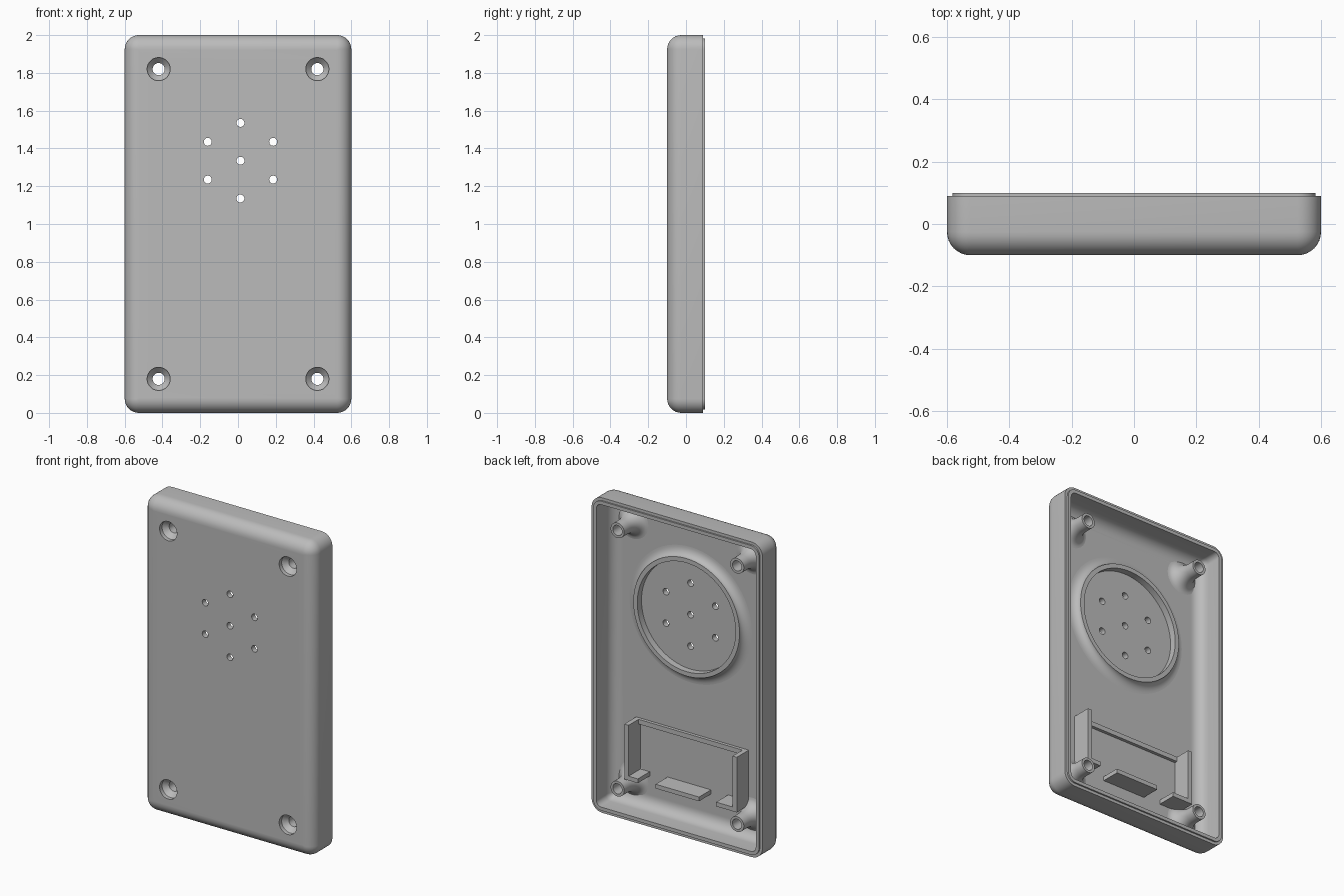
import bpy, bmesh
from math import sin, cos, pi

cube = bpy.data.objects.get("Cube")
if cube:
    bpy.data.objects.remove(cube, do_unlink=True)

grey = bpy.data.materials.new("matte grey")
grey.use_nodes = True
grey.diffuse_color = (0.5, 0.5, 0.5, 1)
grey.node_tree.nodes["Principled BSDF"].inputs["Base Color"].default_value = (0.5, 0.5, 0.5, 1)

FRONT, BACK, FLOOR = -0.1, 0.1, -0.065
SCREWS = [(x, z) for x in (-0.42, 0.42) for z in (0.18, 1.82)]
SPEAKER = (0.013, 1.335)


def make(name, bm):
    bmesh.ops.recalc_face_normals(bm, faces=bm.faces)
    mesh = bpy.data.meshes.new(name)
    bm.to_mesh(mesh)
    bm.free()
    mesh.materials.append(grey)
    ob = bpy.data.objects.new(name, mesh)
    bpy.context.collection.objects.link(ob)
    return ob


def smooth(ob):
    bpy.ops.object.select_all(action='DESELECT')
    ob.select_set(True)
    bpy.context.view_layer.objects.active = ob
    bpy.ops.object.shade_smooth_by_angle(angle=pi / 6)


def bridge(bm, a, b):
    for i in range(len(a)):
        j = (i + 1) % len(a)
        bm.faces.new((a[i], a[j], b[j], b[i]))


def rounded_loop(bm, inset, radius, y, steps=8):
    """Rounded rectangle at depth y, inset from the outer size."""
    hx, hz = 0.6 - inset - radius, 1.0 - inset - radius
    loop = []
    for k, (sx, sz) in enumerate(((1, 1), (-1, 1), (-1, -1), (1, -1))):
        for i in range(steps + 1):
            a = (k + i / steps) * pi / 2
            loop.append(bm.verts.new((sx * hx + radius * cos(a), y, 1 + sz * hz + radius * sin(a))))
    return loop


def lathe(name, profile, cx, cz, n=48):
    """Spin a closed (radius, y) profile around an axis along y."""
    bm = bmesh.new()
    rings = [[bm.verts.new((cx + r * cos(2 * pi * i / n), y, cz + r * sin(2 * pi * i / n)))
              for i in range(n)] for r, y in profile]
    for a, b in zip(rings, rings[1:] + rings[:1]):
        bridge(bm, a, b)
    ob = make(name, bm)
    smooth(ob)
    return ob


def flare(r0, y0, r1, y1, steps=8):
    """Concave quarter curve from a narrow top to a wide base."""
    return [(r1 - (r1 - r0) * cos(i / steps * pi / 2), y0 + (y1 - y0) * sin(i / steps * pi / 2))
            for i in range(steps + 1)]


def box(name, x0, x1, y0, y1, z0, z1):
    bm = bmesh.new()
    bmesh.ops.create_cube(bm, size=1)
    for v in bm.verts:
        v.co = ((x0 + x1) / 2 + v.co.x * (x1 - x0), (y0 + y1) / 2 + v.co.y * (y1 - y0),
                (z0 + z1) / 2 + v.co.z * (z1 - z0))
    return make(name, bm)


# Tray: rounded front edge, stepped lip on the open back, filleted inside
R, F = 0.075, 0.07
bm = bmesh.new()
loops = []
for i in range(9):
    a = i / 8 * pi / 2
    inset = R * (1 - sin(a))
    loops.append(rounded_loop(bm, inset, max(R - inset, 0.004), FRONT + R * (1 - cos(a))))
for inset, y in ((0, 0.09), (0.018, 0.09), (0.018, BACK), (0.04, BACK)):
    loops.append(rounded_loop(bm, inset, R - inset, y))
for i in range(9):
    a = i / 8 * pi / 2
    inset = 0.04 + F * (1 - cos(a))
    loops.append(rounded_loop(bm, inset, max(0.075 - inset, 0.006), FLOOR + F * (1 - sin(a))))
for a, b in zip(loops, loops[1:]):
    bridge(bm, a, b)
bm.faces.new(loops[0])
bm.faces.new(loops[-1])
shell = make("tray_shell", bm)

# Screw openings and speaker holes cut through the front
holes = [(x, z, 0.061, 48) for x, z in SCREWS] + [(*SPEAKER, 0.021, 24)]
holes += [(SPEAKER[0] + 0.2 * cos(a), SPEAKER[1] + 0.2 * sin(a), 0.021, 24)
          for a in [pi / 2 + k * pi / 3 for k in range(6)]]
bm = bmesh.new()
for x, z, r, n in holes:
    ends = [[bm.verts.new((x + r * cos(2 * pi * i / n), y, z + r * sin(2 * pi * i / n)))
             for i in range(n)] for y in (-0.2, 0.0)]
    bridge(bm, *ends)
    for end in ends:
        bm.faces.new(end)
cutter = make("hole_cutter", bm)
cutter.hide_render = True
mod = shell.modifiers.new("holes", 'BOOLEAN')
mod.operation = 'DIFFERENCE'
mod.solver = 'EXACT'
mod.object = cutter
bpy.context.view_layer.objects.active = shell
bpy.ops.object.modifier_apply(modifier=mod.name)
bpy.data.objects.remove(cutter, do_unlink=True)
smooth(shell)

# Hollow screw posts with flared bases and countersunk fronts
boss = [(0.061, FRONT), (0.061, -0.075), (0.032, -0.045), (0.032, 0.088)]
boss += [(0.048, 0.088)] + flare(0.048, 0.03, 0.11, FLOOR) + [(0.062, FLOOR)]
for i, (x, z) in enumerate(SCREWS):
    lathe(f"screw_post_{i + 1}", boss, x, z)

# Speaker ring with a filleted outer base
ring = [(0.345, FLOOR), (0.345, -0.023)] + flare(0.373, -0.023, 0.43, FLOOR)
lathe("speaker_ring", ring, *SPEAKER, n=96)

# Battery bracket: side walls, low top rib and a broken bottom ledge
BASE, TIP, T = FLOOR - 0.01, 0.055, 0.03
box("bracket_left_wall", 0.395 - T, 0.395, BASE, TIP, 0.235, 0.585)
box("bracket_right_wall", -0.395, -0.395 + T, BASE, TIP, 0.235, 0.585)
box("bracket_top_rib", -0.38, 0.38, BASE, FLOOR + 0.02, 0.585 - T, 0.585)
for name, x0, x1 in (("left", 0.30, 0.38), ("middle", -0.13, 0.175), ("right", -0.38, -0.25)):
    box(f"bracket_{name}_ledge", x0, x1, BASE, TIP, 0.235, 0.262)
